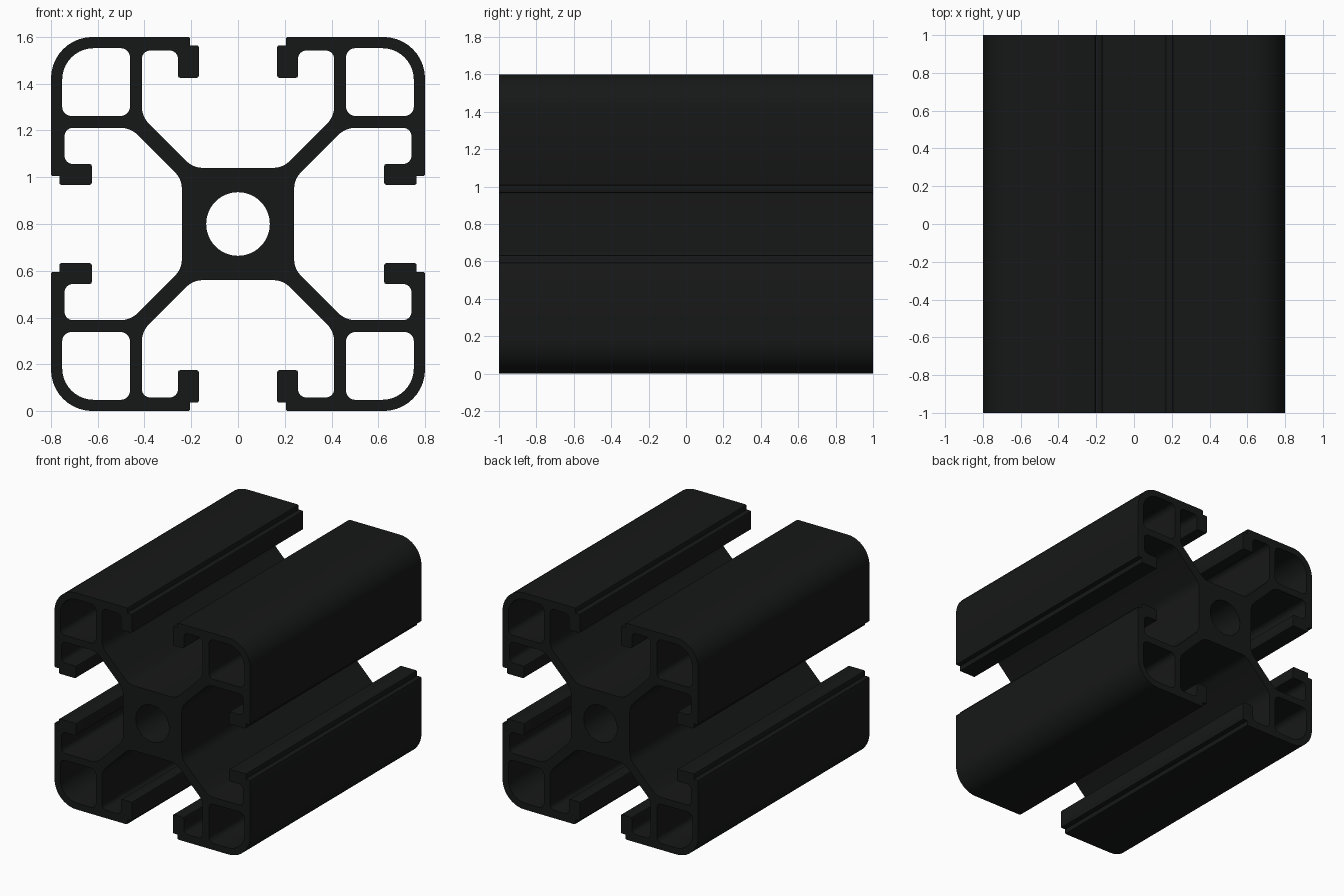
import bpy
import bmesh
from math import sin, cos, tan, pi
from mathutils import Vector

if "Cube" in bpy.data.objects:
    bpy.data.objects.remove(bpy.data.objects["Cube"])


def fillet(points):
    """Round each (u, v, radius) corner of a closed outline."""
    out = []
    n = len(points)
    for i, (x, y, r) in enumerate(points):
        p = Vector((x, y))
        if r == 0:
            out.append(p)
            continue
        a = (Vector(points[i - 1][:2]) - p).normalized()
        b = (Vector(points[(i + 1) % n][:2]) - p).normalized()
        ang = a.angle(b)
        centre = p + (a + b).normalized() * (r / sin(ang / 2))
        start = p + a * (r / tan(ang / 2)) - centre
        turn = pi - ang
        if a.x * b.y - a.y * b.x > 0:
            turn = -turn
        steps = 2 if r < 0.02 else max(4, round(abs(turn) / (pi / 20)))
        for k in range(steps + 1):
            t = turn * k / steps
            out.append(centre + Vector((start.x * cos(t) - start.y * sin(t),
                                        start.x * sin(t) + start.y * cos(t))))
    return out


def turned(points, k):
    for _ in range(k):
        points = [(v, -u, r) for u, v, r in points]
    return points


# Half of one T-slot, from the slot floor out to the lip
half = [(.192, .24, .1), (.411, .459, .1), (.411, .742, .035), (.257, .742, .035),
        (.257, .625, .01), (.167, .625, .01), (.167, .764, .008), (.205, .764, 0),
        (.205, .8, .008)]
quadrant = half + [(.8, .8, .178)] + [(v, u, r) for u, v, r in reversed(half)]
cavity = [(.462, .462, .04), (.462, .752, .04), (.752, .752, .135), (.752, .462, .04)]

# Outer outline, four corner cavities and the central bore
outlines = [fillet([p for k in range(4) for p in turned(quadrant, k)])]
outlines += [fillet(turned(cavity, k)) for k in range(4)]
outlines.append([Vector((cos(pi * i / 32), sin(pi * i / 32))) * .136 for i in range(64)])

curve = bpy.data.curves.new("slotted_rail", 'CURVE')
curve.dimensions = '2D'
curve.fill_mode = 'BOTH'
curve.extrude = 1.0
for pts in outlines:
    s = curve.splines.new('POLY')
    s.points.add(len(pts) - 1)
    for sp, p in zip(s.points, pts):
        sp.co = (p.x, p.y, 0, 1)
    s.use_cyclic_u = True

rail = bpy.data.objects.new("slotted_rail", curve)
bpy.context.collection.objects.link(rail)
rail.location = (0, 0, .8)
rail.rotation_euler = (pi / 2, 0, 0)
bpy.context.view_layer.objects.active = rail
rail.select_set(True)
bpy.ops.object.convert(target='MESH')
rail = bpy.context.view_layer.objects.active

# Weld caps to walls and face everything outward
bm = bmesh.new()
bm.from_mesh(rail.data)
bmesh.ops.remove_doubles(bm, verts=bm.verts, dist=1e-5)
bmesh.ops.recalc_face_normals(bm, faces=bm.faces)
bm.to_mesh(rail.data)
bm.free()
bpy.ops.object.shade_smooth_by_angle(angle=pi / 6)

# Black anodised finish
mat = bpy.data.materials.new("black_finish")
mat.diffuse_color = (.008, .009, .0085, 1)
mat.use_nodes = True
mat.node_tree.nodes["Principled BSDF"].inputs["Base Color"].default_value = mat.diffuse_color
rail.data.materials.clear()
rail.data.materials.append(mat)
